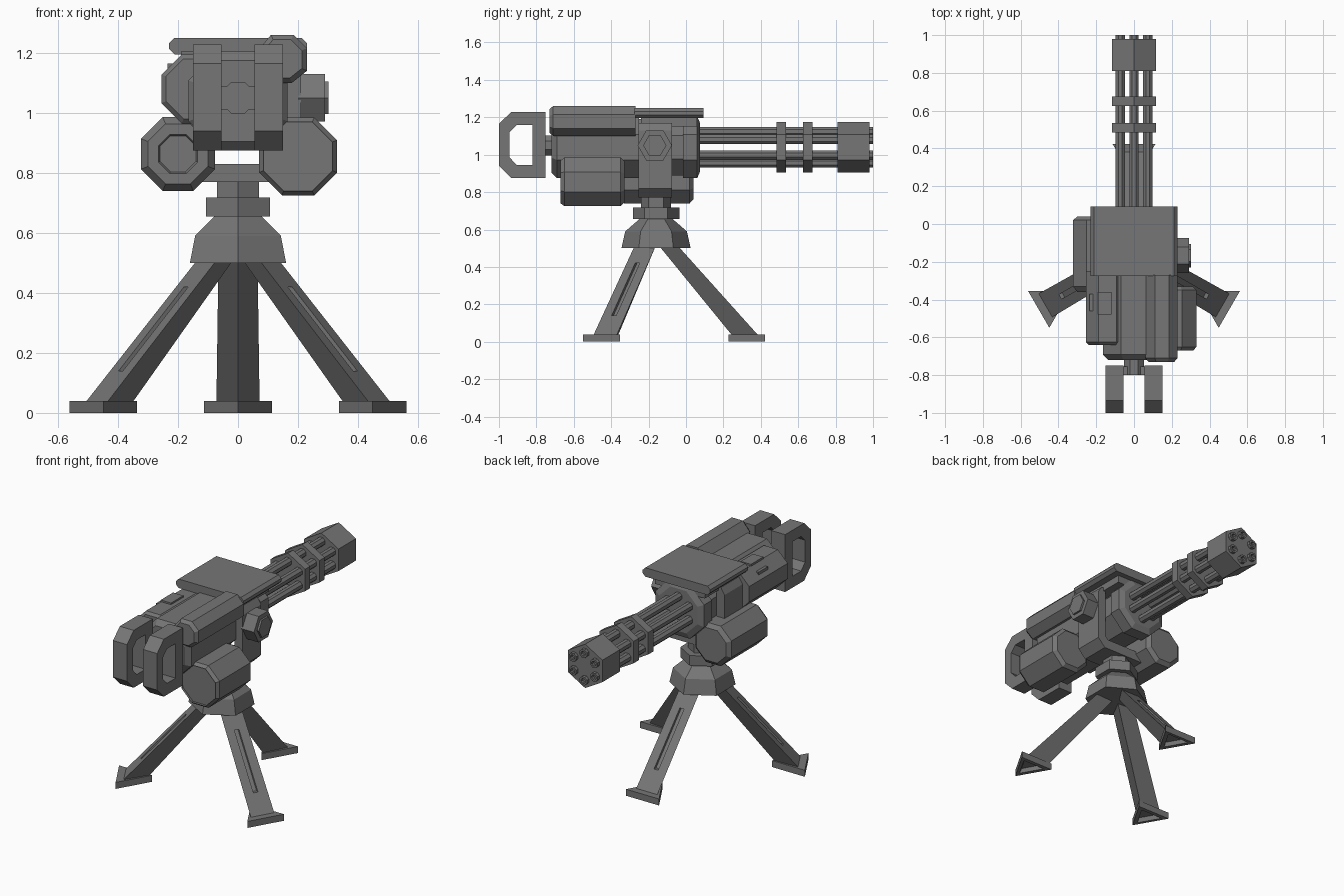
import bpy, bmesh, math
from mathutils import Matrix, Vector

if "Cube" in bpy.data.objects:
    bpy.data.objects.remove(bpy.data.objects["Cube"])

GREY = bpy.data.materials.new("gunmetal_grey")
GREY.diffuse_color = (0.18, 0.18, 0.18, 1)
GREY.use_nodes = True
GREY.node_tree.nodes["Principled BSDF"].inputs["Base Color"].default_value = GREY.diffuse_color
CY = -0.16      # tripod centre on y
AZ = 1.04       # barrel axis height


def finish(name, bm):
    bmesh.ops.recalc_face_normals(bm, faces=bm.faces)
    me = bpy.data.meshes.new(name)
    bm.to_mesh(me)
    bm.free()
    me.materials.append(GREY)
    ob = bpy.data.objects.new(name, me)
    bpy.context.collection.objects.link(ob)
    return ob


def loft(name, rings):
    """Skin a list of equal-length point rings and cap both ends."""
    bm = bmesh.new()
    vs = [[bm.verts.new(p) for p in r] for r in rings]
    n = len(vs[0])
    for a, b in zip(vs, vs[1:]):
        for i in range(n):
            j = (i + 1) % n
            bm.faces.new((a[i], a[j], b[j], b[i]))
    bm.faces.new(vs[0])
    bm.faces.new(vs[-1])
    return finish(name, bm)


def ngon(r, n, start=0.0):
    return [(r * math.cos(start + 2 * math.pi * i / n),
             r * math.sin(start + 2 * math.pi * i / n)) for i in range(n)]


def tube_y(name, cx, cz, sections, n=8, start=math.pi / 8):
    """Polygonal body along y; sections are (y, flat-to-flat half size)."""
    k = 1 / math.cos(math.pi / n)
    return loft(name, [[(cx + a, y, cz + b) for a, b in ngon(h * k, n, start)]
                       for y, h in sections])


def chamfer_rect(a0, a1, b0, b1, c):
    return [(a0 + c, b0), (a1 - c, b0), (a1, b0 + c), (a1, b1 - c),
            (a1 - c, b1), (a0 + c, b1), (a0, b1 - c), (a0, b0 + c)]


def box(name, x0, x1, y0, y1, z0, z1):
    q = [(x0, y0), (x1, y0), (x1, y1), (x0, y1)]
    return loft(name, [[(x, y, z) for x, y in q] for z in (z0, z1)])


# --- tripod: hub, collar, neck (hexagons with a corner to the front) ---
def hub(name, sections):
    loft(name, [[(a, CY + b, z) for a, b in ngon(r, 6, math.pi / 2)] for z, r in sections])


hub("tripod_hub", [(0.5, 0.185), (0.59, 0.165), (0.655, 0.09)])
hub("swivel_collar", [(0.655, 0.124), (0.717, 0.124)])
hub("swivel_neck", [(0.71, 0.081), (0.80, 0.081)])

# --- tripod legs: triangular beams with a slot, on triangular hollow feet ---
for i, ang in enumerate((90, 210, 330)):
    place = Matrix.Translation((0, CY, 0)) @ Matrix.Rotation(math.radians(ang), 4, 'Z')

    def tri(inner, outer, w, z):
        return [place @ Vector(p) for p in ((inner, 0, z), (outer, -w, z), (outer, w, z))]

    leg = loft(f"leg_{i}", [tri(0.41, 0.55, 0.072, 0.03), tri(0.01, 0.11, 0.065, 0.52)])
    # slot cutter follows the sloped outer face
    at = lambda z: 0.55 - 0.44 * (z - 0.03) / 0.49
    cut = loft(f"slot_cutter_{i}", [
        [place @ Vector((at(z) + dx, s, z)) for dx, s in
         ((-0.02, -0.014), (0.05, -0.014), (0.05, 0.014), (-0.02, 0.014))]
        for z in (0.14, 0.42)])
    cut.hide_render = True
    cut.hide_set(True)
    m = leg.modifiers.new("slot", 'BOOLEAN')
    m.operation, m.object, m.solver = 'DIFFERENCE', cut, 'EXACT'
    # foot with a recessed underside
    loft(f"foot_{i}", [tri(0.45, 0.555, 0.062, 0.025), tri(0.435, 0.565, 0.075, 0.0),
                       tri(0.388, 0.583, 0.113, 0.0), tri(0.388, 0.583, 0.113, 0.04)])

# --- yoke: chamfered cradle with two arms and hexagonal pivots ---
outline = [(-0.21, 1.13), (-0.21, 0.82), (-0.16, 0.77), (0.16, 0.77), (0.21, 0.82), (0.21, 1.13),
           (0.185, 1.17), (0.155, 1.17), (0.155, 0.85), (0.135, 0.83), (-0.135, 0.83),
           (-0.155, 0.85), (-0.155, 1.17), (-0.185, 1.17)]
loft("yoke", [[(x, y, z) for x, z in outline] for y in (CY - 0.095, CY + 0.085)])


def pivot(name, x0, x1, r):
    loft(name, [[(x, CY - 0.007 + a, 1.05 + b) for a, b in ngon(r, 6)] for x in (x0, x1)])


pivot("pivot_bolt", 0.2, 0.29, 0.092)
pivot("pivot_cap", 0.28, 0.302, 0.062)

# --- receiver ---
tube_y("receiver", 0, AZ, [(-0.72, 0.135), (-0.69, 0.165), (-0.25, 0.165)])
tube_y("front_housing", 0, AZ, [(-0.26, 0.15), (-0.01, 0.15)])
tube_y("front_collar", 0, AZ, [(-0.015, 0.165), (0.06, 0.165), (0.075, 0.13)])
tube_y("rear_stub", 0, 1.05, [(-0.8, 0.053), (-0.71, 0.053)])

# --- top cover plate, chamfered along its sides ---
loft("top_plate", [[(x, y, z) for x, z in chamfer_rect(-0.23, 0.23, 1.195, 1.25, 0.018)]
                   for y in (-0.275, 0.093)])
box("plate_mount", -0.17, 0.17, -0.24, 0.06, 1.15, 1.2)

# --- upper right casing: leaning chamfered box ---
def casing(y, s):
    pts = [(0.06, 1.2), (0.06, 1.13), (0.1, 1.1), (0.18, 1.1), (0.23, 1.14),
           (0.23, 1.215), (0.185, 1.26), (0.11, 1.26)]
    return [(0.145 + (x - 0.145) * s, y, 1.18 + (z - 1.18) * s) for x, z in pts]


loft("upper_casing", [casing(-0.73, 0.8), casing(-0.71, 1), casing(-0.27, 1)])

# --- upper left drum with latch ---
tube_y("upper_drum", -0.14, 1.08, [(-0.64, 0.1), (-0.625, 0.115), (-0.25, 0.115)])
box("drum_latch", -0.19, -0.12, -0.48, -0.36, 1.15, 1.205)
box("drum_latch_tab", -0.235, -0.18, -0.46, -0.37, 1.1, 1.165)

# --- lower canisters, stepped end caps ---
tube_y("right_canister", 0.2, 0.855, [(-0.655, 0.095), (-0.655, 0.115), (-0.67, 0.115),
                                     (-0.65, 0.13), (-0.35, 0.13), (-0.33, 0.11)])
tube_y("left_canister", -0.2, 0.863, [(-0.35, 0.06), (-0.36, 0.065), (-0.36, 0.1),
                                     (-0.33, 0.123), (0.02, 0.123), (0.04, 0.1)])

# --- twin grip handles: closed loops ---
outer = [(-0.75, 0.875), (-0.75, 1.228), (-0.935, 1.228), (-1.0, 1.165), (-1.0, 0.94), (-0.935, 0.875)]
inner = [(-0.82, 0.945), (-0.82, 1.158), (-0.905, 1.158), (-0.943, 1.12), (-0.943, 0.985), (-0.905, 0.945)]
for side, x0, x1 in (("left", -0.15, -0.055), ("right", 0.055, 0.15)):
    bm = bmesh.new()
    loops = [[bm.verts.new((x, y, z)) for y, z in pts]
             for x, pts in ((x0, outer), (x1, outer), (x1, inner), (x0, inner))]
    for k in range(4):
        a, b = loops[k], loops[(k + 1) % 4]
        for i in range(6):
            j = (i + 1) % 6
            bm.faces.new((a[i], a[j], b[j], b[i]))
    finish(f"{side}_handle", bm)
box("handle_bridge", -0.1, 0.1, -0.8, -0.755, 1.01, 1.09)

# --- rotary barrels: six hollow-ended tubes, clamps and muzzle block ---
for i, (a, b) in enumerate(ngon(0.084, 6, math.pi / 6)):
    tube_y(f"barrel_{i}", a, AZ + b, [(0.04, 0.025), (1.0, 0.025), (1.0, 0.014), (0.97, 0.014)])
for i, (y0, y1) in enumerate(((0.485, 0.535), (0.625, 0.675))):
    tube_y(f"barrel_clamp_{i}", 0, AZ, [(y0, 0.117), (y1, 0.117)], 6, math.pi / 6)
tube_y("muzzle_block", 0, AZ, [(0.81, 0.117), (0.98, 0.117)], 6, math.pi / 6)
